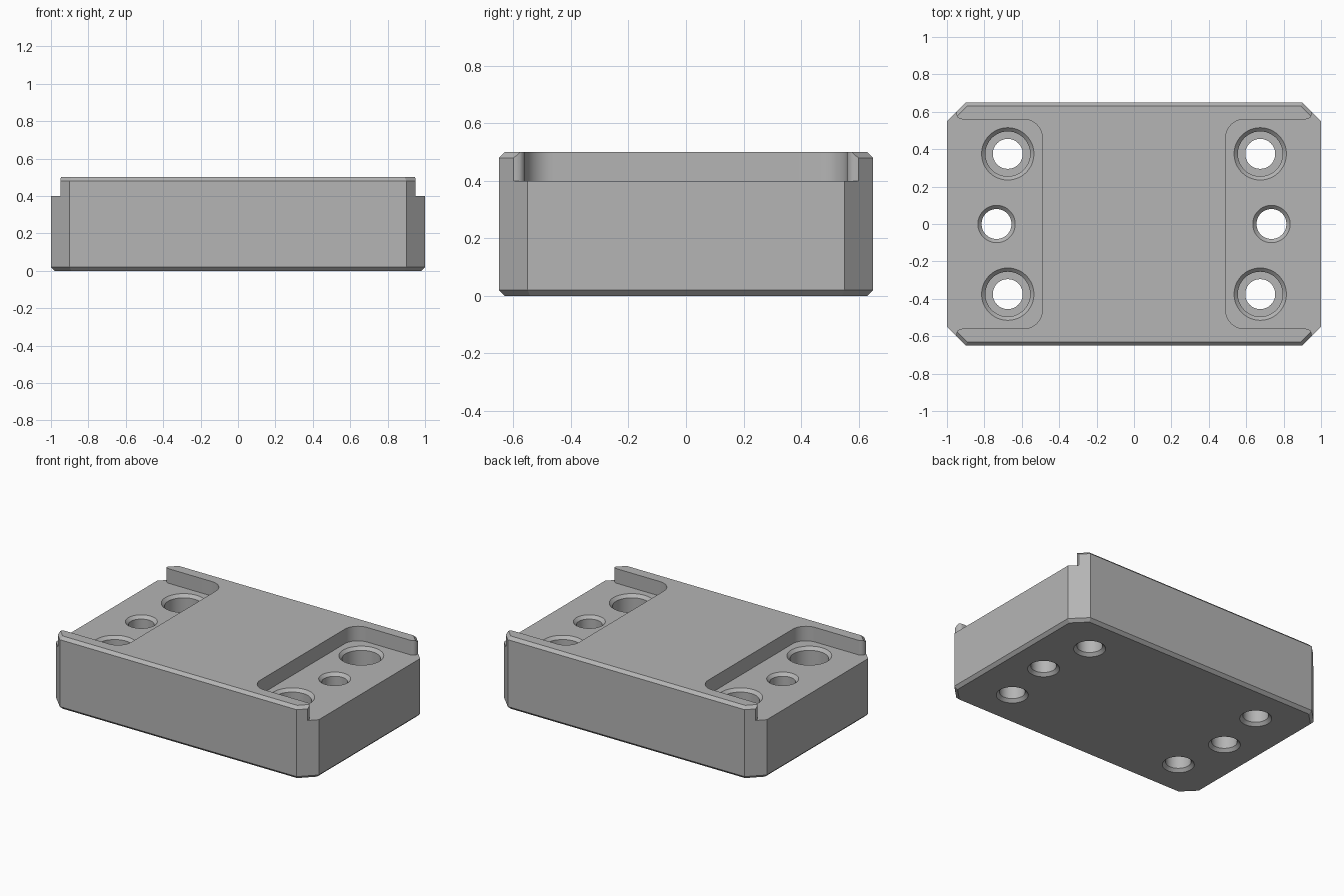
import bpy
import bmesh
from math import sin, cos, pi, radians, sqrt

old = bpy.data.objects.get("Cube")
if old:
    bpy.data.objects.remove(old, do_unlink=True)

steel = bpy.data.materials.new("grey_steel")
steel.use_nodes = True
grey = (0.46, 0.46, 0.46, 1)
steel.diffuse_color = grey
steel.node_tree.nodes["Principled BSDF"].inputs["Base Color"].default_value = grey

HALF_X, HALF_Y, HEIGHT = 1.0, 0.65, 0.5
CORNER, EDGE, FLOOR = 0.1, 0.02, 0.4


def loft(name, rings):
    """Solid through a stack of rings with equal point counts."""
    bm = bmesh.new()
    loops = [[bm.verts.new(p) for p in ring] for ring in rings]
    n = len(loops[0])
    for a, b in zip(loops, loops[1:]):
        for i in range(n):
            j = (i + 1) % n
            bm.faces.new((a[i], a[j], b[j], b[i]))
    bm.faces.new(loops[0][::-1])
    bm.faces.new(loops[-1])
    bmesh.ops.recalc_face_normals(bm, faces=bm.faces)
    mesh = bpy.data.meshes.new(name)
    bm.to_mesh(mesh)
    bm.free()
    obj = bpy.data.objects.new(name, mesh)
    mesh.materials.append(steel)
    bpy.context.collection.objects.link(obj)
    return obj


def octagon(inset, z):
    x, y = HALF_X - inset, HALF_Y - inset
    c = CORNER - inset * (2 - sqrt(2))
    return [(x, c - y, z), (x, y - c, z), (x - c, y, z), (c - x, y, z),
            (-x, y - c, z), (-x, c - y, z), (c - x, -y, z), (x - c, -y, z)]


def arc(cx, cy, r, start, end, steps=10):
    angles = [radians(start + (end - start) * i / steps) for i in range(steps + 1)]
    return [(cx + r * cos(a), cy + r * sin(a)) for a in angles]


def cut(target, cutter):
    mod = target.modifiers.new("cut", 'BOOLEAN')
    mod.operation = 'DIFFERENCE'
    mod.solver = 'EXACT'
    mod.object = cutter
    bpy.context.view_layer.objects.active = target
    bpy.ops.object.modifier_apply(modifier=mod.name)
    bpy.data.objects.remove(cutter, do_unlink=True)


def hole(x, y, profile, segments=48):
    """Turned cutter from (radius, height) pairs."""
    rings = [[(x + r * cos(2 * pi * i / segments), y + r * sin(2 * pi * i / segments), z)
              for i in range(segments)] for r, z in profile]
    return loft("hole_cutter", rings)


# Block with chamfered corners and edges
block = loft("mounting_block", [octagon(EDGE, 0), octagon(0, EDGE),
                                octagon(0, HEIGHT - EDGE), octagon(EDGE, HEIGHT)])

# Recess outline: rounded inside corners, rounded lips at the open end
half = [(1.2, 0.8), (0.95, 0.8)]
half += arc(0.92, 0.59, 0.03, 0, -90, 6)
half += arc(0.59, 0.46, 0.1, 90, 180)
outline = half + [(x, -y) for x, y in reversed(half)]

bore = [(0.1, -0.01), (0.1, 0), (0.08, 0.02)]
dowel_hole = bore + [(0.08, FLOOR - 0.02), (0.1, FLOOR), (0.1, FLOOR + 0.02)]
screw_hole = bore + [(0.08, 0.2), (0.12, 0.2), (0.12, FLOOR - 0.02),
                     (0.14, FLOOR), (0.14, FLOOR + 0.02)]

# Recess, two counterbored screw holes and one dowel hole on each end
for side in (-1, 1):
    cut(block, loft("recess_cutter", [[(side * x, y, z) for x, y in outline]
                                      for z in (FLOOR, 0.6)]))
    for y in (-0.375, 0.375):
        cut(block, hole(side * 0.675, y, screw_hole))
    cut(block, hole(side * 0.735, 0, dowel_hole))

# Smooth bores and fillets, sharp edges elsewhere
bpy.ops.object.select_all(action='DESELECT')
block.select_set(True)
bpy.context.view_layer.objects.active = block
bpy.ops.object.shade_smooth_by_angle(angle=radians(30))
